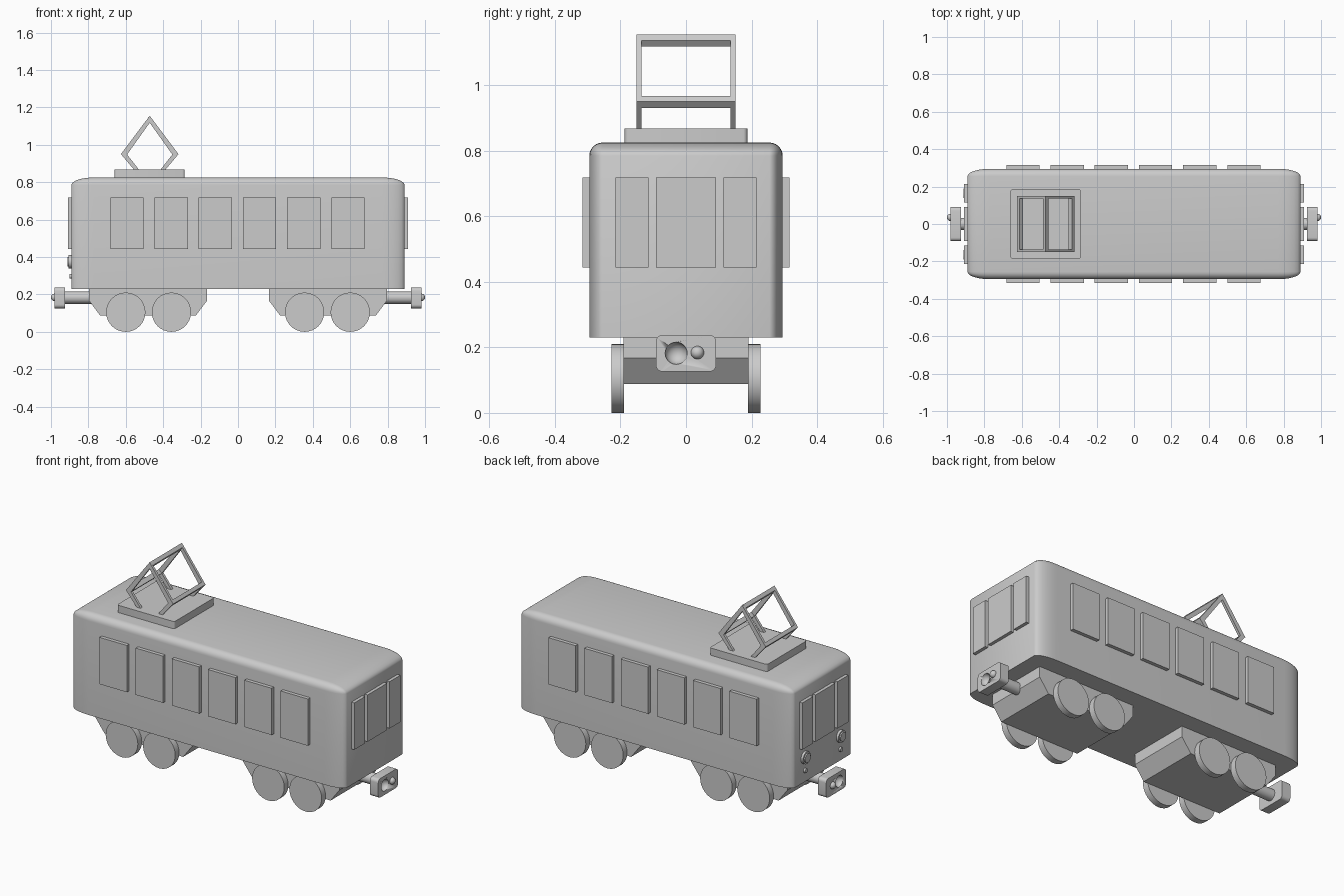
import bpy, bmesh, math
from mathutils import Matrix, Vector

if "Cube" in bpy.data.objects:
    bpy.data.objects.remove(bpy.data.objects["Cube"])


def finish(name, bm, smooth=False):
    bmesh.ops.recalc_face_normals(bm, faces=bm.faces)
    me = bpy.data.meshes.new(name)
    bm.to_mesh(me)
    bm.free()
    ob = bpy.data.objects.new(name, me)
    bpy.context.collection.objects.link(ob)
    if smooth:
        bpy.ops.object.select_all(action='DESELECT')
        ob.select_set(True)
        bpy.context.view_layer.objects.active = ob
        bpy.ops.object.shade_smooth_by_angle(angle=math.radians(35))
    return ob


def box(name, lo, hi, bevel=0.0, pick=None, segs=5, stretch=(1, 1, 1)):
    """Box from corner to corner; bevels the edges chosen by pick, then stretches."""
    bm = bmesh.new()
    bmesh.ops.create_cube(bm, size=1)
    lo, hi = Vector(lo), Vector(hi)
    for v in bm.verts:
        v.co = Vector([lo[i] + (v.co[i] + 0.5) * (hi[i] - lo[i]) for i in range(3)])
    if bevel:
        bmesh.ops.bevel(bm, geom=[e for e in bm.edges if pick(e)], offset=bevel,
                        segments=segs, profile=0.5, affect='EDGES')
    bmesh.ops.scale(bm, vec=stretch, verts=bm.verts)
    return finish(name, bm, bevel > 0)


def along(axis):
    return lambda e: abs((e.verts[0].co - e.verts[1].co).normalized()[axis]) > 0.9


def cylinder(name, center, r, depth, axis, segs=32):
    bm = bmesh.new()
    bmesh.ops.create_cone(bm, cap_ends=True, segments=segs, radius1=r, radius2=r, depth=depth)
    rot = Matrix.Rotation(math.pi / 2, 4, 'Y' if axis == 'X' else 'X')
    bm.transform(Matrix.Translation(center) @ rot)
    return finish(name, bm, True)


def ball(name, center, r):
    bm = bmesh.new()
    bmesh.ops.create_uvsphere(bm, u_segments=24, v_segments=12, radius=r)
    bm.transform(Matrix.Translation(center))
    return finish(name, bm, True)


def prism(name, points, y0, y1):
    """Extrude an x-z outline along y."""
    bm = bmesh.new()
    face = bm.faces.new([bm.verts.new((x, y0, z)) for x, z in points])
    new = bmesh.ops.extrude_face_region(bm, geom=[face])['geom']
    bmesh.ops.translate(bm, vec=(0, y1 - y0, 0),
                        verts=[g for g in new if isinstance(g, bmesh.types.BMVert)])
    return finish(name, bm)


# Car body: every edge rounded except the bottom rim, rounding stretched lengthwise
box('body', (-0.297, -0.295, 0.23), (0.297, 0.295, 0.825), 0.04,
    lambda e: max(v.co.z for v in e.verts) > 0.5, 6, (3, 1, 1))

# Side windows
for s in (-1, 1):
    for i in range(6):
        x = -0.594 + i * 0.2365
        box('side_window', (x - 0.089, min(s * 0.28, s * 0.316), 0.443),
            (x + 0.089, max(s * 0.28, s * 0.316), 0.719))

# End windows, bogies, wheels and couplers at both ends
for s in (-1, 1):
    for y, w in ((-0.165, 0.05), (0, 0.091), (0.165, 0.05)):
        box('end_window', (min(s * 0.86, s * 0.91), y - w, 0.443),
            (max(s * 0.86, s * 0.91), y + w, 0.719))
    prism('bogie', [(s * x, z) for x, z in ((0.165, 0.235), (0.165, 0.167), (0.225, 0.088),
                                            (0.738, 0.088), (0.797, 0.167), (0.797, 0.235))],
          -0.19, 0.19)
    for x in (0.356, 0.6):
        for side in (-1, 1):
            cylinder('wheel', (s * x, side * 0.208, 0.105), 0.105, 0.038, 'Y')
    cylinder('coupler_rod', (s * 0.855, 0, 0.183), 0.033, 0.16, 'X', 24)
    head = box('coupler_head', (min(s * 0.925, s * 0.98), -0.092, 0.126),
               (max(s * 0.925, s * 0.98), 0.092, 0.238), 0.02, along(0))
    cutter = ball('socket_cutter', (s * 0.982, -0.03, 0.182), 0.034)
    cutter.hide_render = True
    cutter.hide_set(True)
    mod = head.modifiers.new('socket', 'BOOLEAN')
    mod.operation = 'DIFFERENCE'
    mod.object = cutter
    ball('coupler_knob', (s * 0.98, 0.035, 0.184), 0.02)

# Lamps on the -x end
for y in (-0.165, 0.165):
    cylinder('headlight_rim', (-0.89, y, 0.375), 0.036, 0.03, 'X')
    cylinder('headlight_lens', (-0.895, y, 0.375), 0.026, 0.034, 'X')
    cylinder('marker_light', (-0.888, y, 0.297), 0.013, 0.028, 'X', 20)

# Pantograph base on the roof
box('pantograph_base', (-0.66, -0.187, 0.81), (-0.285, 0.187, 0.868), 0.012, along(2), 3)

# Pantograph: two side frames joined by bars at the apex and the elbows
cx = -0.472
outer = [(-0.078, 0.86), (-0.154, 0.95), (0, 1.155), (0.154, 0.95), (0.078, 0.86)]
inner = [(0.052, 0.86), (0.121, 0.948), (0, 1.118), (-0.121, 0.948), (-0.052, 0.86)]
for s in (-1, 1):
    prism('pantograph_frame', [(cx + x, z) for x, z in outer + inner], s * 0.136, s * 0.151)
    prism('pantograph_elbow_bar', [(cx + s * x, z) for x, z in
          ((0.154, 0.95), (0.141, 0.967), (0.121, 0.948), (0.138, 0.931))], -0.14, 0.14)
prism('pantograph_top_bar', [(cx + x, z) for x, z in
      ((0, 1.155), (0.014, 1.137), (0, 1.118), (-0.014, 1.137))], -0.14, 0.14)
